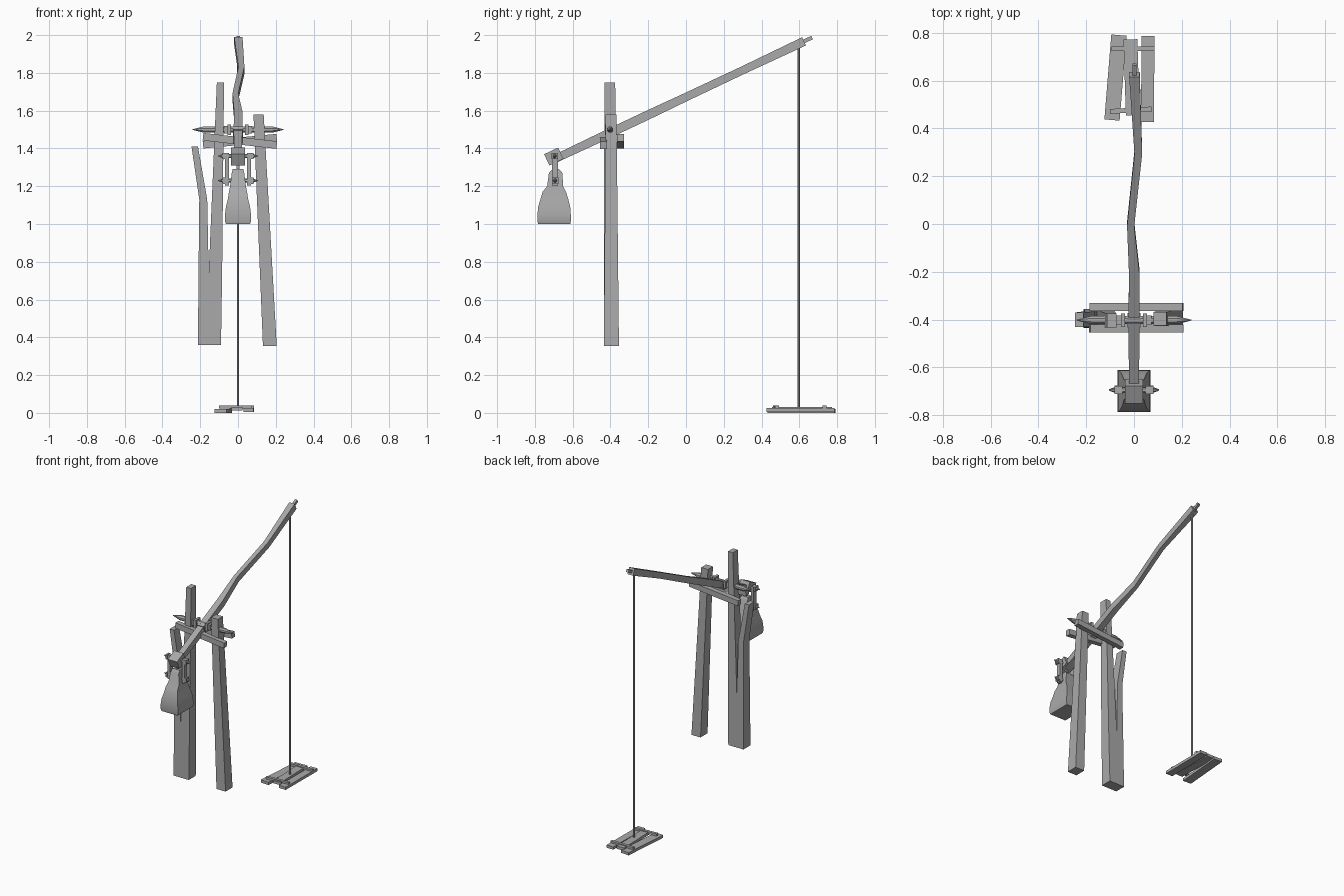
import bpy
import math
from mathutils import Vector

if "Cube" in bpy.data.objects:
    bpy.data.objects.remove(bpy.data.objects["Cube"])

wood = bpy.data.materials.new("weathered_grey")
wood.use_nodes = True
GREY = (0.4, 0.4, 0.4, 1)
wood.diffuse_color = GREY
wood.node_tree.nodes["Principled BSDF"].inputs["Base Color"].default_value = GREY

X, Y, Z = Vector((1, 0, 0)), Vector((0, 1, 0)), Vector((0, 0, 1))


def loft(name, sections, u, v, sides=4):
    """Skin rings given as (centre, half size along u, half size along v)."""
    verts, faces = [], []
    grow = math.sqrt(2) if sides == 4 else 1
    for centre, a, b in sections:
        for i in range(sides):
            t = 2 * math.pi * (i + 0.5) / sides
            verts.append(Vector(centre) + u * a * grow * math.cos(t) + v * b * grow * math.sin(t))
    for r in range(len(sections) - 1):
        for i in range(sides):
            j = (i + 1) % sides
            faces.append((r * sides + i, r * sides + j, (r + 1) * sides + j, (r + 1) * sides + i))
    last = (len(sections) - 1) * sides
    faces += [tuple(reversed(range(sides))), tuple(range(last, last + sides))]
    mesh = bpy.data.meshes.new(name)
    mesh.from_pydata(verts, [], faces)
    mesh.materials.append(wood)
    obj = bpy.data.objects.new(name, mesh)
    bpy.context.collection.objects.link(obj)
    return obj


def box(name, centre, size, u=X, v=Y):
    w = u.cross(v)
    c = Vector(centre)
    h = w * size[2] / 2
    return loft(name, [(c - h, size[0] / 2, size[1] / 2), (c + h, size[0] / 2, size[1] / 2)], u, v)


def post(name, rows):
    """Rows are (z, left x, right x, front y, back y)."""
    loft(name, [(((a + b) / 2, (f + k) / 2, z), (b - a) / 2, (k - f) / 2)
                for z, a, b, f, k in rows], X, Y)


def spindle(name, y, z, half, tip, r, sides=8):
    """Round bar along x with pointed ends."""
    loft(name, [((x, y, z), s, s) for x, s in
                ((-half, 0.002), (tip - half, r), (half - tip, r), (half, 0.002))], Y, Z, sides)


# Upright posts, one of them forked
post("tall_post", [(0.36, -0.155, -0.09, -0.435, -0.355), (0.74, -0.155, -0.084, -0.435, -0.36),
                   (1.75, -0.112, -0.074, -0.432, -0.375)])
post("fork_branch", [(0.36, -0.212, -0.155, -0.435, -0.355), (0.74, -0.209, -0.155, -0.433, -0.36),
                     (1.13, -0.205, -0.163, -0.432, -0.365), (1.41, -0.246, -0.212, -0.43, -0.37)])
post("short_post", [(0.355, 0.132, 0.205, -0.435, -0.355), (1.58, 0.082, 0.136, -0.425, -0.368)])

# Slanted crossbars clamping the posts
for name, y, z0, z1 in (("front_crossbar", -0.437, 1.462, 1.418), ("back_crossbar", -0.347, 1.42, 1.457)):
    d = Vector((0.39, 0, z1 - z0))
    box(name, (0.01, y, (z0 + z1) / 2), (0.035, 0.04, d.length), Y, d.normalized().cross(Y))

# Pivot axle with collars
spindle("axle", -0.402, 1.5, 0.24, 0.06, 0.018)
for side in (-1, 1):
    for k, x in enumerate((0.046, 0.064)):
        r = 0.028 - 0.008 * k
        box(f"axle_collar_{k}_{side}", (side * x, -0.402, 1.5), (0.018, 2 * r, 2 * r))

# Crooked sweep beam
along = Vector((0, 1.25, 0.59)).normalized()
up = X.cross(along)


def on_beam(x, y):
    return (x, y, 1.672 + 0.472 * y)


loft("sweep_beam", [(on_beam(x, y), w, h) for x, y, w, h in (
    (0, -0.7, 0.021, 0.021), (0, -0.4, 0.023, 0.024), (0.001, -0.2, 0.022, 0.024),
    (-0.014, 0, 0.015, 0.022), (0.018, 0.3, 0.016, 0.021), (0.002, 0.625, 0.022, 0.024))], X, up)
box("beam_tip_peg", on_beam(0.002, 0.636), (0.018, 0.02, 0.07), X, up)
box("beam_head", (0, -0.7, 1.357), (0.074, 0.066, 0.082), X, up)
box("axle_strap", on_beam(0, -0.402), (0.054, 0.058, 0.04), X, up)

# Hanging linkage
for z, y in ((1.36, -0.695), (1.23, -0.693)):
    spindle(f"link_pin_{z}", y, z, 0.105, 0.025, 0.012)
    for side in (-1, 1):
        box(f"pin_washer_{z}_{side}", (side * 0.076, y, z), (0.012, 0.034, 0.034))
for side in (-1, 1):
    box(f"hanger_link_{side}", (side * 0.058, -0.694, 1.29), (0.02, 0.032, 0.17))
box("bucket_stub", (0, -0.694, 1.3), (0.014, 0.014, 0.06))

# Bucket-shaped counterweight
weight = loft("counterweight", [((0, y, z), a, b) for z, y, a, b in (
    (1.0, -0.698, 0.064, 0.085), (1.015, -0.698, 0.069, 0.088), (1.05, -0.698, 0.069, 0.088),
    (1.09, -0.698, 0.064, 0.085), (1.13, -0.697, 0.054, 0.074), (1.17, -0.697, 0.048, 0.062),
    (1.2, -0.693, 0.042, 0.042), (1.27, -0.69, 0.033, 0.036), (1.29, -0.69, 0.028, 0.018))], X, Y)
bpy.context.view_layer.objects.active = weight
weight.select_set(True)
bpy.ops.object.shade_smooth_by_angle(angle=math.radians(40))

# Long pull rod
loft("pull_rod", [((0, 0.596, 0.02), 0.007, 0.007), ((0, 0.596, 1.95), 0.007, 0.007)], X, Y, 8)

# Ground platform of boards and battens
for name, x0, x1, y0, y1, z, w in (
        ("left_board", -0.092, -0.063, 0.435, 0.79, 0.01, 0.064),
        ("middle_board", -0.005, -0.015, 0.455, 0.772, 0.022, 0.058),
        ("right_board", 0.056, 0.059, 0.427, 0.786, 0.015, 0.054)):
    d = Vector((x1 - x0, y1 - y0, 0))
    box(name, ((x0 + x1) / 2, (y0 + y1) / 2, z), (0.02, w, d.length), Z, d.normalized().cross(Z))
for name, x, y, length, tilt in (("back_batten", -0.005, 0.733, 0.18, 0.0),
                                 ("front_batten", -0.013, 0.476, 0.175, 0.06)):
    d = Vector((math.cos(tilt), math.sin(tilt), 0))
    box(name, (x, y, 0.03), (0.016, 0.02, length), Z, d.cross(Z))
